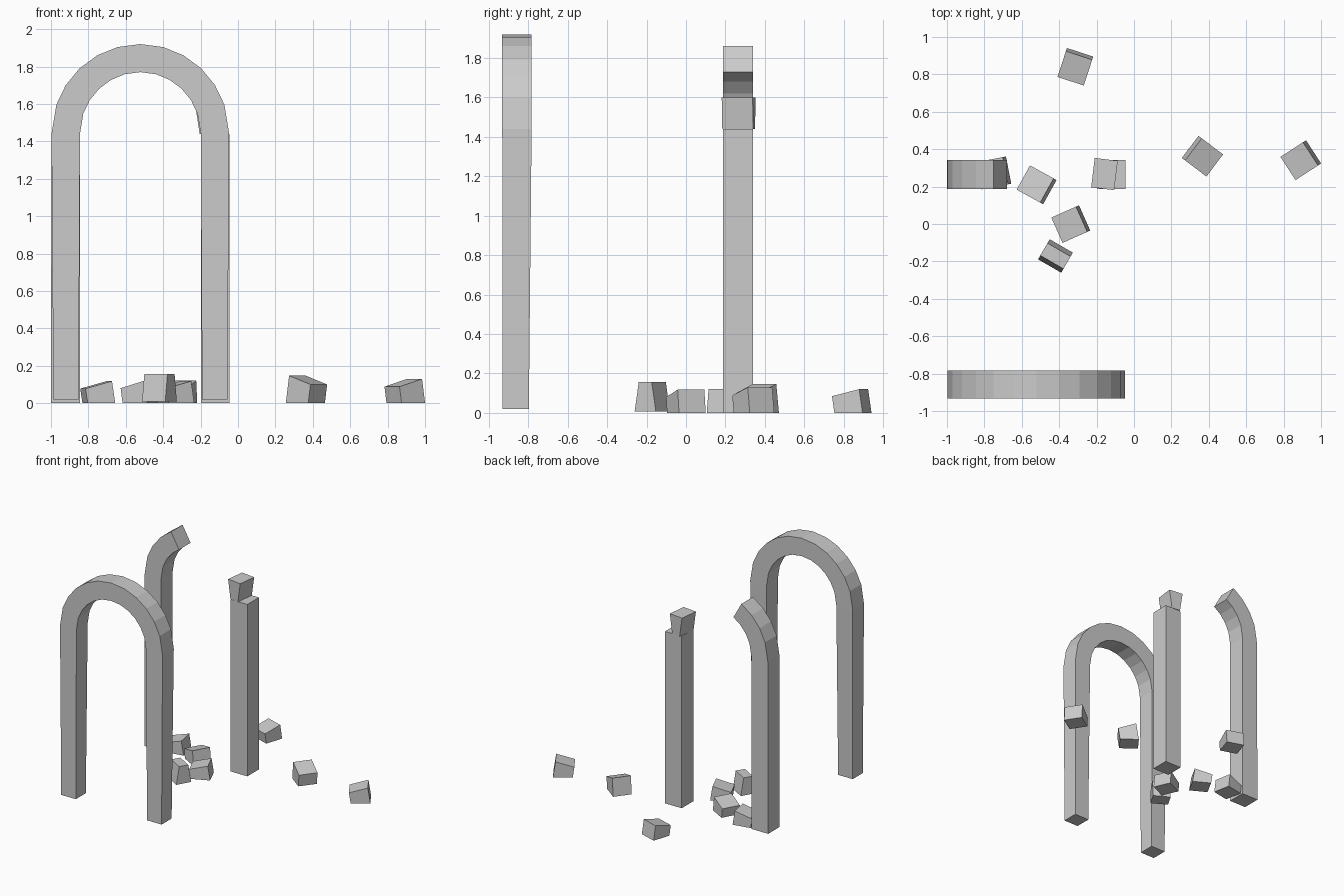
import bpy
from math import sin, cos, radians

if "Cube" in bpy.data.objects:
    bpy.data.objects.remove(bpy.data.objects["Cube"])

CX, SPRING = -0.522, 1.44          # arch centre line and springing height
RO, RI = (0.475, 0.48), (0.323, 0.33)
ANGLES = [0, 19, 33, 47, 61, 75, 90]


def make(name, verts, faces):
    me = bpy.data.meshes.new(name)
    me.from_pydata(verts, [], faces)
    me.update()
    ob = bpy.data.objects.new(name, me)
    bpy.context.collection.objects.link(ob)
    return ob


def loft(name, rings):
    """Join four-sided rings into a capped bar."""
    verts = [v for r in rings for v in r]
    faces = [(0, 1, 2, 3)]
    for k in range(len(rings) - 1):
        a, b = 4 * k, 4 * k + 4
        faces += [(a + i, b + i, b + (i + 1) % 4, a + (i + 1) % 4) for i in range(4)]
    e = len(verts)
    faces.append((e - 1, e - 2, e - 3, e - 4))
    return make(name, verts, faces)


def ring(outer, inner, y0, y1):
    (xo, zo), (xi, zi) = outer, inner
    return [(xo, y0, zo), (xo, y1, zo), (xi, y1, zi), (xi, y0, zi)]


def arc_ring(deg, y0, y1):
    c, s = cos(radians(deg)), sin(radians(deg))
    return ring((CX - RO[0] * c, SPRING + RO[1] * s),
                (CX - RI[0] * c, SPRING + RI[1] * s), y0, y1)


def foot(side, z, y0, y1, out, inn):
    return ring((CX + side * out, z), (CX + side * inn, z), y0, y1)


# intact arch at the front
rings = [foot(-1, 0.02, -0.93, -0.797, 0.465, 0.33)]
rings += [arc_ring(a, -0.932, -0.783) for a in ANGLES]
rings += [arc_ring(180 - a, -0.932, -0.783) for a in reversed(ANGLES[:-1])]
rings.append(foot(1, 0.02, -0.93, -0.797, 0.465, 0.33))
loft("intact_arch", rings)

# broken arch at the back: curved stump and plain post
Y0, Y1 = 0.188, 0.341
loft("broken_arch_left", [foot(-1, 0, Y0, Y1, 0.478, 0.323)]
     + [arc_ring(a, Y0, Y1) for a in ANGLES[:5]])
loft("broken_arch_right_post", [foot(1, z, Y0, Y1, 0.477, 0.323) for z in (0, SPRING)])


def stone(name, profile, depth, loc, deg):
    """Wedge stone: profile (u, z) extruded sideways, turned and placed."""
    d = depth / 2
    verts = [(u, v, z) for v in (-d, d) for u, z in profile]
    faces = [(0, 1, 2, 3), (7, 6, 5, 4)]
    faces += [(i, i + 4, (i + 1) % 4 + 4, (i + 1) % 4) for i in range(4)]
    ob = make(name, verts, faces)
    ob.location = loc
    ob.rotation_euler[2] = radians(deg)


# fallen stones lying on a slanted side: x, y, turn, tall side, short side
FALLEN = [
    (-0.313, 0.842, 72, 0.12, 0.085),
    (0.364, 0.364, 143, 0.147, 0.1),
    (0.893, 0.342, 33, 0.13, 0.088),
    (-0.52, 0.209, -29, 0.12, 0.08),
    (-0.337, 0.0, 24, 0.118, 0.08),
    (-0.749, 0.273, 11, 0.118, 0.078),
]
for i, (x, y, deg, tall, short) in enumerate(FALLEN):
    prof = [(-0.07, 0), (0.08, 0), (0.08 - 0.15 * tall, tall), (-0.07 - 0.15 * short, short)]
    stone(f"fallen_stone_{i + 1}", prof, 0.148, (x, y, 0), deg)

# upright stones: one on its wide face, one balanced on its narrow face
W, N = 0.062, 0.038
stone("upright_stone", [(-W, 0), (W, 0), (N, 0.148), (-N, 0.148)], 0.143,
      (-0.42, -0.171, 0.008), 60)
stone("post_top_stone", [(-N, 0), (N, 0), (W, 0.16), (-W, 0.16)], 0.158,
      (-0.158, 0.267, SPRING), -7)

# consistent outward normals
import bmesh
for ob in bpy.data.objects:
    bm = bmesh.new()
    bm.from_mesh(ob.data)
    bmesh.ops.recalc_face_normals(bm, faces=bm.faces)
    bm.to_mesh(ob.data)
    bm.free()
